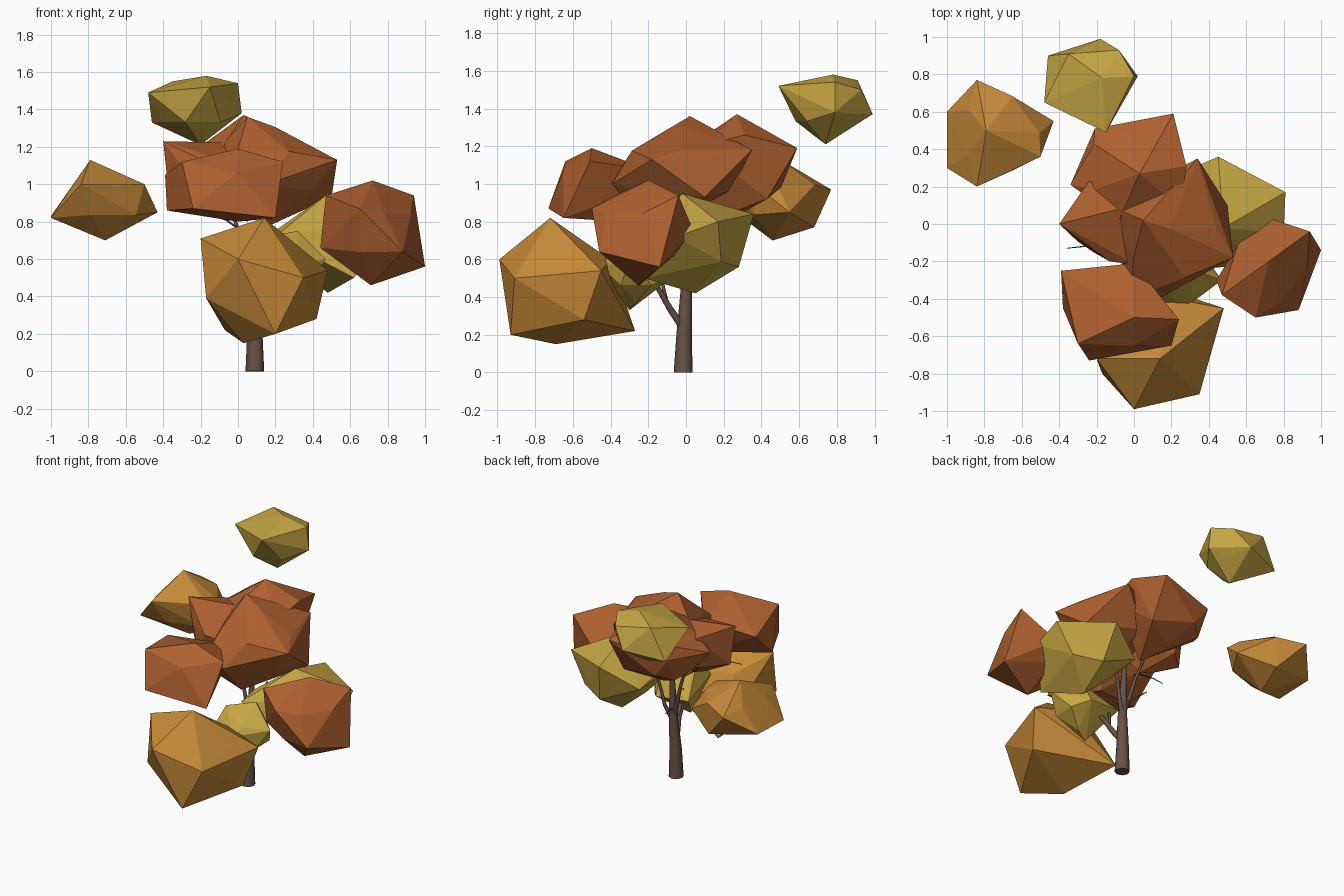
import bpy
import bmesh
from mathutils import Vector, Matrix

default_cube = bpy.data.objects.get("Cube")
if default_cube:
    bpy.data.objects.remove(default_cube, do_unlink=True)


def make_material(name, colour):
    material = bpy.data.materials.new(name)
    material.use_nodes = True
    rgba = (*colour, 1)
    material.diffuse_color = rgba
    for node in material.node_tree.nodes:
        if node.type == 'BSDF_PRINCIPLED':
            node.inputs["Base Color"].default_value = rgba
            node.inputs["Roughness"].default_value = 0.9
    return material


rust = make_material("rust leaves", (.43, .118, .03))
amber = make_material("amber leaves", (.56, .25, .04))
olive = make_material("olive leaves", (.57, .38, .058))
bark = make_material("bark", (.14, .085, .065))


def leaf_clump(name, material, *corners, core=0.82):
    """Faceted clump: a squashed icosphere core stretched out to a few corners."""
    corners = [Vector(c) for c in corners]
    low = Vector([min(axis) for axis in zip(*corners)])
    high = Vector([max(axis) for axis in zip(*corners)])
    half = (high - low) / 2 * core
    bm = bmesh.new()
    bmesh.ops.create_icosphere(
        bm, subdivisions=1, radius=1,
        matrix=Matrix.Translation((low + high) / 2) @ Matrix.Diagonal((*half, 1)))
    bmesh.ops.delete(bm, geom=bm.edges[:], context='EDGES_FACES')
    for corner in corners:
        bm.verts.new(corner)
    # Wrap core and corners in one clean shell
    bmesh.ops.convex_hull(bm, input=bm.verts[:])
    loose = [v for v in bm.verts if not v.link_faces]
    bmesh.ops.delete(bm, geom=loose, context='VERTS')
    bmesh.ops.recalc_face_normals(bm, faces=bm.faces[:])
    mesh = bpy.data.meshes.new(name)
    bm.to_mesh(mesh)
    bm.free()
    mesh.materials.append(material)
    bpy.context.collection.objects.link(bpy.data.objects.new(name, mesh))


def limb(name, path, start, end):
    """Tapered round limb along a path."""
    curve = bpy.data.curves.new(name, 'CURVE')
    curve.dimensions = '3D'
    curve.bevel_depth = 1
    curve.bevel_resolution = 2
    curve.use_fill_caps = True
    spline = curve.splines.new('POLY')
    spline.points.add(len(path) - 1)
    for i, (point, co) in enumerate(zip(spline.points, path)):
        point.co = (*co, 1)
        point.radius = start + (end - start) * i / (len(path) - 1)
    curve.materials.append(bark)
    bpy.context.collection.objects.link(bpy.data.objects.new(name, curve))


# Leaf clumps around the crown
leaf_clump("front_amber_clump", amber,
           (.14, -.72, .82), (0, -.99, .6), (-.2, -.72, .71), (.48, -.45, .54),
           (.42, -.54, .28), (.35, -.91, .5), (.2, -.93, .2), (.03, -.69, .15),
           (-.07, -.27, .22), (-.17, -.8, .39), core=0.75)
leaf_clump("front_rust_clump", rust,
           (0, -.5, 1.19), (.24, -.51, 1.12), (.2, -.65, .82), (-.24, -.73, .87),
           (-.38, -.45, .86), (-.3, -.64, 1.12), (-.39, -.25, 1.05),
           (0, -.21, 1.08), (0, -.35, .8))
leaf_clump("centre_rust_clump", rust,
           (.05, .02, 1.36), (.34, .35, 1.18), (.53, -.18, 1.13), (.02, -.24, 1.12),
           (.15, -.39, 1), (-.02, -.4, 1), (-.14, .1, 1.15), (.5, .1, .93),
           (.17, -.2, .78))
leaf_clump("rear_rust_clump", rust,
           (.03, .27, 1.37), (.21, .59, 1.19), (-.21, .51, 1.12), (-.34, .21, 1.1),
           (.28, .31, 1.26), (.2, .43, .92), (-.2, .42, .94), (-.08, .02, 1.2),
           (.25, .08, 1.2), (.05, .12, .8))
leaf_clump("side_rust_clump", rust,
           (-.4, 0, 1.23), (-.24, .23, 1.18), (.02, -.22, 1.1), (-.13, -.2, 1.1),
           (.08, .12, 1.22), (-.37, .02, .95), (-.05, 0, .8))
leaf_clump("left_rust_clump", rust,
           (.72, -.2, 1.02), (.94, -.04, .94), (1, -.14, .56), (.71, -.25, .46),
           (.47, -.38, .94), (.65, -.5, .87), (.88, -.46, .64), (.7, .04, .75),
           (.44, -.3, .66))
leaf_clump("left_olive_clump", olive,
           (.45, .36, .84), (.81, .17, .8), (.8, -.05, .72), (.48, -.02, .95),
           (.5, .28, .56), (.48, .05, .42), (.21, -.1, .76), (.2, .25, .7),
           (.62, -.22, .5), (.2, -.25, .72))
leaf_clump("small_olive_clump", olive,
           (.47, -.3, .6), (.1, -.43, .58), (.27, -.45, .56), (.17, -.3, .33),
           (.05, -.1, .52), (.3, -.08, .5), (.32, -.25, .75), (.15, -.35, .72))
leaf_clump("rear_amber_clump", amber,
           (-.79, .5, 1.13), (-.84, .77, .97), (-1, .6, .83), (-1, .3, .82),
           (-.84, .2, 1), (-.5, .36, 1), (-.43, .55, .85), (-.66, .68, .77),
           (-.71, .46, .7))
leaf_clump("floating_olive_clump", olive,
           (-.48, .65, 1.49), (-.17, .78, 1.58), (-.35, .91, 1.55), (0, .79, 1.54),
           (-.08, .93, 1.5), (-.15, .49, 1.52), (-.18, .99, 1.37), (-.46, .9, 1.33),
           (.02, .79, 1.38), (-.2, .74, 1.21), core=0.75)

# Trunk, branches and twigs
limb("trunk", [(.09, -.015, 0), (.09, -.01, .2), (.1, 0, .4), (.1, .01, .6), (.1, .02, .8)],
     .05, .014)
limb("front_branch", [(.09, -.01, .23), (.12, -.08, .33), (.15, -.15, .45), (.2, -.22, .55)],
     .022, .01)
limb("front_fork", [(.13, -.1, .36), (.11, -.12, .45), (.12, -.14, .58)], .012, .006)
limb("left_branch", [(.1, 0, .4), (.15, .03, .52), (.2, .05, .75)], .018, .008)
limb("right_branch", [(.1, 0, .42), (.06, .02, .55), (.02, .03, .7), (-.05, .05, .9)],
     .018, .008)
limb("right_twig", [(.02, .02, .75), (-.12, -.08, .85), (-.27, -.12, .89), (-.36, -.13, .89)],
     .006, .002)
limb("rear_twig", [(.1, 0, .5), (.06, .1, .53), (.04, .18, .54)], .008, .003)
